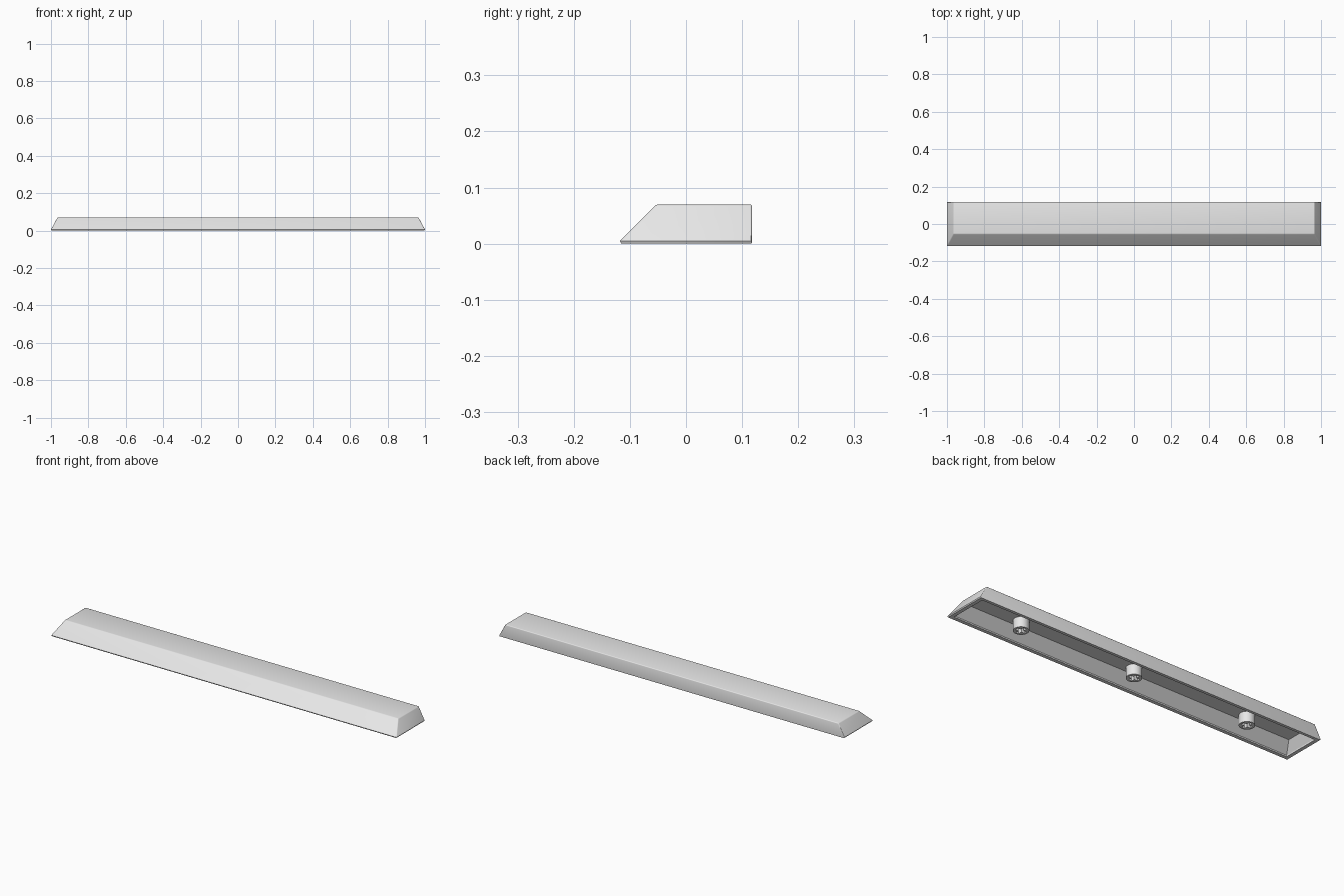
import bpy
import bmesh

if "Cube" in bpy.data.objects:
    bpy.data.objects.remove(bpy.data.objects["Cube"], do_unlink=True)

grey = bpy.data.materials.new("light grey plastic")
grey.use_nodes = True
grey.diffuse_color = (0.8, 0.8, 0.8, 1)
grey.node_tree.nodes["Principled BSDF"].inputs["Base Color"].default_value = (0.8, 0.8, 0.8, 1)


def make_object(name, bm):
    """Turn a bmesh into a grey object with sharp edges kept."""
    bmesh.ops.recalc_face_normals(bm, faces=bm.faces[:])
    mesh = bpy.data.meshes.new(name)
    bm.to_mesh(mesh)
    bm.free()
    mesh.materials.append(grey)
    obj = bpy.data.objects.new(name, mesh)
    bpy.context.collection.objects.link(obj)
    return obj


def smooth(obj):
    bpy.ops.object.select_all(action='DESELECT')
    obj.select_set(True)
    bpy.context.view_layer.objects.active = obj
    bpy.ops.object.shade_smooth_by_angle(angle=0.5)


# Hollow cap: rectangular rings from the inner ceiling, round the rim, to the top
# Each ring is half length, front y, back y, height
RINGS = [
    (0.95, -0.047, 0.102, 0.056),
    (0.978, -0.096, 0.102, 0.007),
    (0.978, -0.096, 0.102, 0.0),
    (0.997, -0.115, 0.117, 0.0),
    (1.0, -0.118, 0.118, 0.005),
    (0.965, -0.053, 0.118, 0.07),
]
bm = bmesh.new()
loops = []
for hx, front, back, z in RINGS:
    corners = [(-hx, front), (hx, front), (hx, back), (-hx, back)]
    loops.append([bm.verts.new((x, y, z)) for x, y in corners])
for low, high in zip(loops, loops[1:]):
    for i in range(4):
        j = (i + 1) % 4
        bm.faces.new((low[i], low[j], high[j], high[i]))
bm.faces.new(loops[0])
bm.faces.new(loops[-1])

# Round the top edges and the slanted corners
top = set(loops[-1])
edges = [e for e in bm.edges if top & set(e.verts)]
bmesh.ops.bevel(bm, geom=edges, offset=0.004, segments=3, profile=0.5, affect='EDGES')
smooth(make_object("cap_shell", bm))


# Stems under the cap, each with a cross-shaped socket
def plus_cutter(x, arm, half, bottom, height):
    bm = bmesh.new()
    quarter = [(arm, -half), (arm, half), (half, half)]
    points = []
    for _ in range(4):
        points += quarter
        quarter = [(-b, a) for a, b in quarter]
    face = bm.faces.new([bm.verts.new((x + a, b, bottom)) for a, b in points])
    side = bmesh.ops.extrude_face_region(bm, geom=[face])["geom"]
    verts = [v for v in side if isinstance(v, bmesh.types.BMVert)]
    bmesh.ops.translate(bm, verts=verts, vec=(0, 0, height))
    cutter = make_object("socket_cutter", bm)
    cutter.hide_render = True
    return cutter


for name, x in (("right_stem", -0.664), ("middle_stem", 0), ("left_stem", 0.664)):
    bm = bmesh.new()
    bmesh.ops.create_cone(bm, cap_ends=True, segments=32, radius1=0.037, radius2=0.037, depth=0.056)
    bmesh.ops.translate(bm, verts=bm.verts[:], vec=(x, 0, 0.031))
    stem = make_object(name, bm)
    cutter = plus_cutter(x, 0.027, 0.0085, -0.02, 0.07)
    cut = stem.modifiers.new("socket", 'BOOLEAN')
    cut.operation = 'DIFFERENCE'
    cut.solver = 'EXACT'
    cut.object = cutter
    bpy.ops.object.select_all(action='DESELECT')
    bpy.context.view_layer.objects.active = stem
    stem.select_set(True)
    bpy.ops.object.modifier_apply(modifier=cut.name)
    bpy.data.objects.remove(cutter, do_unlink=True)
    smooth(stem)
